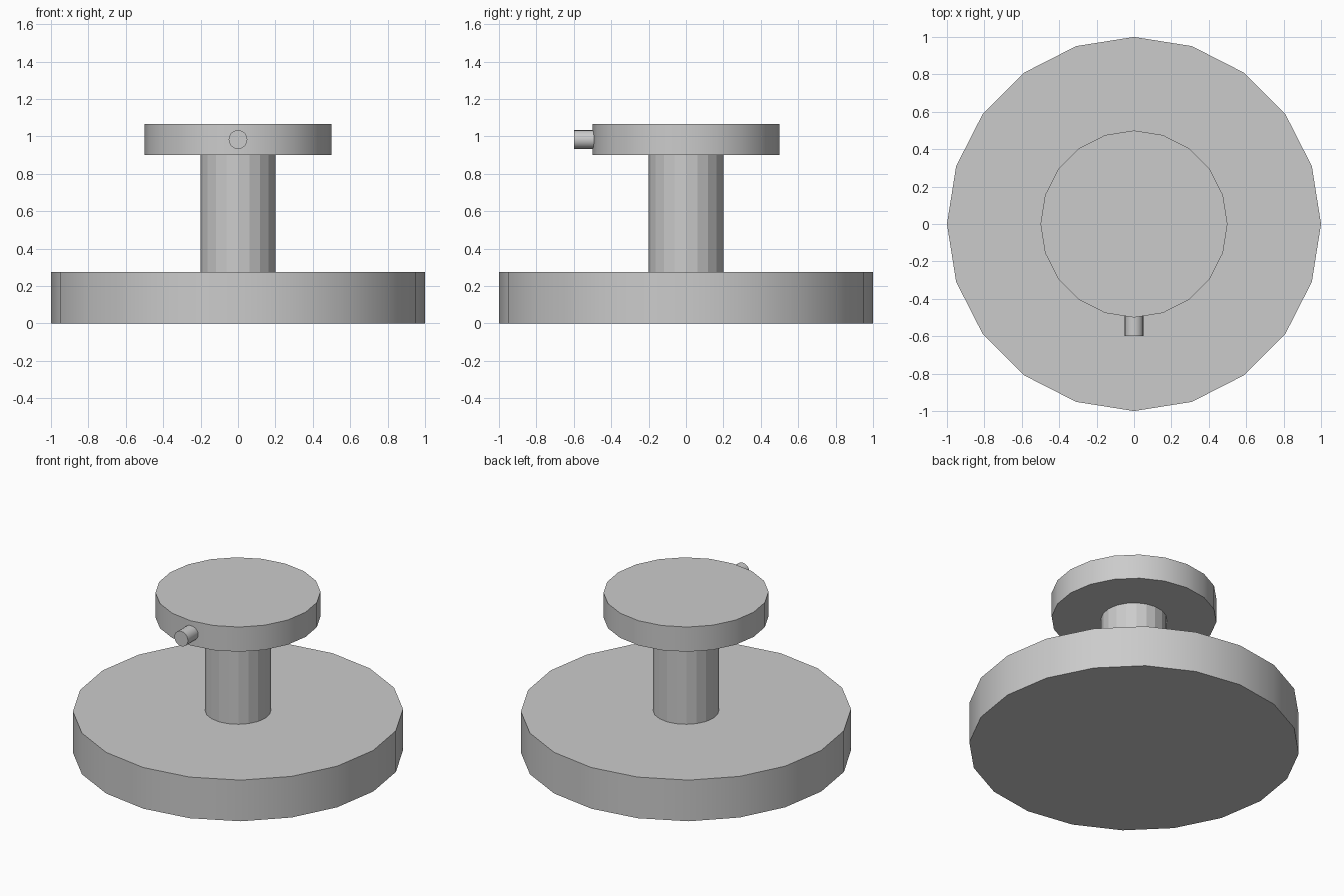
import bpy
import math

if "Cube" in bpy.data.objects:
    bpy.data.objects.remove(bpy.data.objects["Cube"])


def cylinder(name, radius, start, end, sides=20, smooth=True, y_axis=False, height=0.0):
    """Cylinder spanning start..end along z, or along y at the given height."""
    mid = (start + end) / 2
    loc = (0, mid, height) if y_axis else (0, 0, mid)
    rot = (math.pi / 2, 0, 0) if y_axis else (0, 0, 0)
    bpy.ops.mesh.primitive_cylinder_add(vertices=sides, radius=radius,
                                        depth=end - start, location=loc, rotation=rot)
    obj = bpy.context.object
    obj.name = name
    if smooth:
        bpy.ops.object.shade_smooth_by_angle(angle=math.radians(30))
    return obj


# Wide base disc
cylinder("base", 1.0, 0.0, 0.275)

# Faceted column between the discs
cylinder("column", 0.2, 0.275, 0.9, smooth=False)

# Upper disc
cylinder("top_disc", 0.5, 0.9, 1.065)

# Small peg on the front rim of the upper disc
cylinder("front_peg", 0.05, -0.6, -0.49, y_axis=True, height=0.983)
